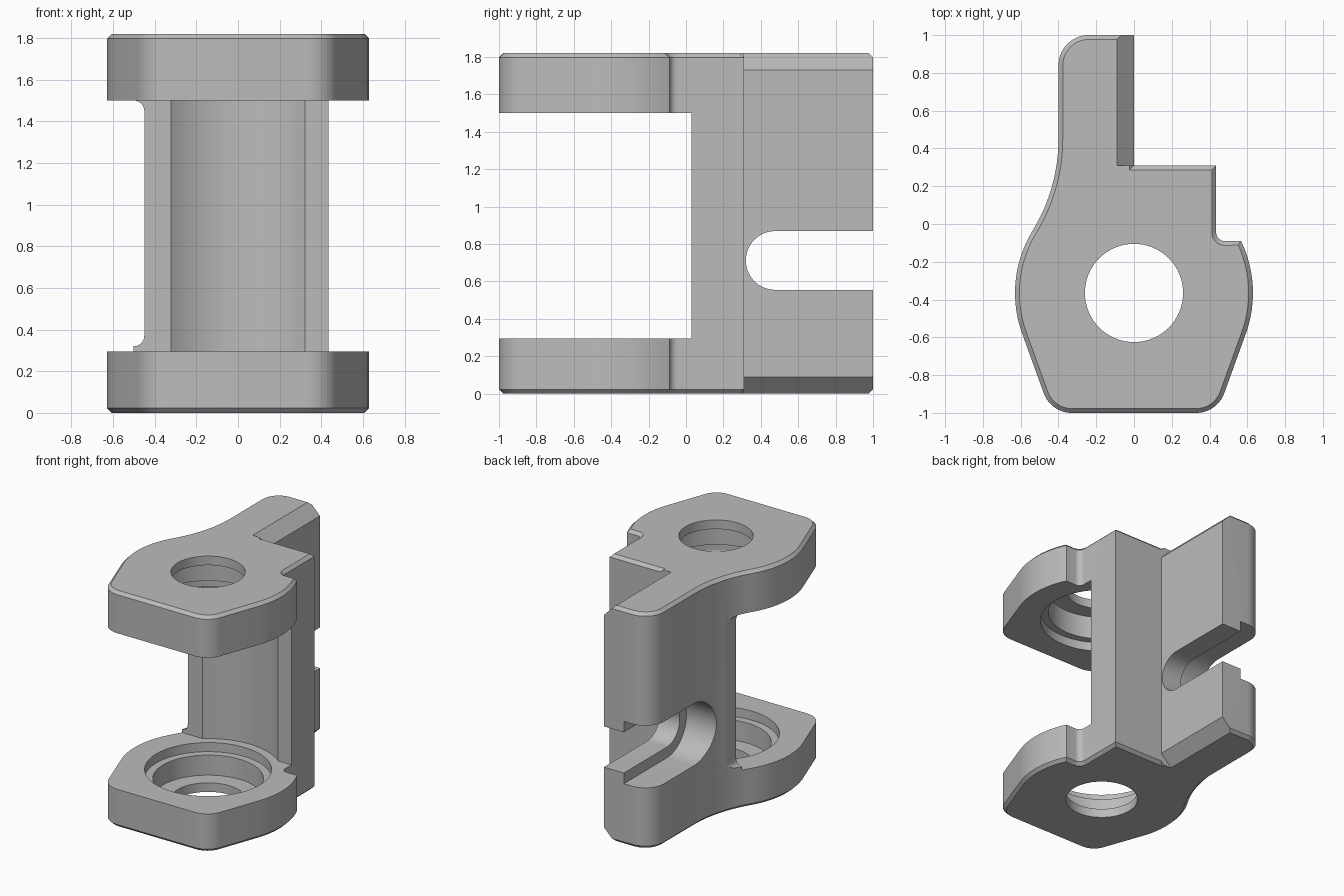
import bpy, bmesh, math
from math import cos, sin, radians
from mathutils import Matrix

if "Cube" in bpy.data.objects:
    bpy.data.objects.remove(bpy.data.objects["Cube"])

HEIGHT = 1.82
LOW, HIGH = 0.295, 1.50      # inner faces of the two plates
BORE_Y = -0.365              # bore axis

grey = bpy.data.materials.new("plain grey")
grey.use_nodes = True
colour = (0.5, 0.5, 0.5, 1)
grey.diffuse_color = colour
grey.node_tree.nodes["Principled BSDF"].inputs["Base Color"].default_value = colour


def arc(cx, cy, r, start, end, steps):
    angles = [radians(start + (end - start) * i / steps) for i in range(steps + 1)]
    return [(cx + r * cos(a), cy + r * sin(a)) for a in angles]


def prism(name, points, start, end, axis="z", chamfer=0):
    """Extrude a 2D profile; axis x takes (y, z) points, axis y takes (x, z)."""
    place = {"x": lambda p, d: (d, p[0], p[1]),
             "y": lambda p, d: (p[0], d, p[1]),
             "z": lambda p, d: (p[0], p[1], d)}[axis]
    bm = bmesh.new()
    rings = [[bm.verts.new(place(p, d)) for p in points] for d in (start, end)]
    caps = [bm.faces.new(ring) for ring in rings]
    n = len(points)
    for i in range(n):
        j = (i + 1) % n
        bm.faces.new((rings[0][i], rings[0][j], rings[1][j], rings[1][i]))
    bmesh.ops.recalc_face_normals(bm, faces=bm.faces[:])
    if chamfer:
        rim = [e for cap in caps for e in cap.edges]
        bmesh.ops.bevel(bm, geom=rim, offset=chamfer, segments=1,
                        affect="EDGES", clamp_overlap=False)
    mesh = bpy.data.meshes.new(name)
    bm.to_mesh(mesh)
    bm.free()
    obj = bpy.data.objects.new(name, mesh)
    bpy.context.collection.objects.link(obj)
    mesh.materials.append(grey)
    return obj


def rect(x0, x1, y0, y1):
    return [(x0, y0), (x1, y0), (x1, y1), (x0, y1)]


def cut(target, cutter):
    cutter.hide_render = True
    mod = target.modifiers.new("cut", "BOOLEAN")
    mod.operation = "DIFFERENCE"
    mod.solver = "EXACT"
    mod.object = cutter
    bpy.ops.object.select_all(action="DESELECT")
    bpy.context.view_layer.objects.active = target
    target.select_set(True)
    bpy.ops.object.modifier_apply(modifier=mod.name)
    bpy.data.objects.remove(cutter)


def bore(radius, z0, z1):
    cut(bracket, prism("bore_cutter", arc(0, BORE_Y, radius, 0, 354.375, 63), z0, z1))


# Bracket outline: rounded nose, lobe, notch, square shoulder and rear arm
outline = (arc(-0.33, -0.843, 0.157, 200, 270, 12)
           + arc(0.33, -0.843, 0.157, 270, 340, 12)
           + arc(0, BORE_Y, 0.63, -20, 26, 12)
           + arc(0.48, -0.045, 0.045, 270, 180, 8)
           + [(0.435, 0.31), (0, 0.31), (0, 1)]
           + arc(-0.24, 0.84, 0.16, 90, 180, 14)
           + arc(-1.328, 0.45, 0.928, 0, -31.5, 12)
           + arc(0, BORE_Y, 0.63, 148.5, 200, 14)[1:])
bracket = prism("bracket", outline, 0, HEIGHT, chamfer=0.023)

# Wide chamfers along the inner side of the arm
for z, s in ((0, 1), (HEIGHT, -1)):
    wedge = [(-0.1, z - s * 0.01), (0.01, z - s * 0.01), (0.01, z + s * 0.1)]
    cut(bracket, prism("chamfer_cutter", wedge, 0.309, 1.1, "y"))

# Open gap between the plates, with a hollowed rear wall
cut(bracket, prism("gap_cutter", rect(-1, 1, -1.2, 0.03), LOW, HIGH))
bore(0.51, LOW, HIGH)

# Side relief of the wall with filleted ends
r = 0.05
relief = ([(-0.8, 0.32)] + arc(-0.45 - r, 0.32 + r, r, -90, 0, 8)
          + arc(-0.45 - r, HIGH - r, r, 0, 90, 8) + [(-0.8, HIGH)])
cut(bracket, prism("relief_cutter", relief, 0.0, 0.4, "y"))

# Stepped bearing seats and through holes, mirrored between the plates
bore(0.26, -0.1, HEIGHT + 0.1)
bore(0.387, 0.07, HEIGHT - 0.07)
bore(0.444, 0.225, HEIGHT - 0.25)

# Open-ended slot in the arm with a wider recess on the outer side
for radius, x0, x1 in ((0.157, -0.8, 0.2), (0.24, -0.8, -0.17)):
    slot = arc(0.477, 0.712, radius, 90, 270, 32)
    slot += [(1.2, 0.712 - radius), (1.2, 0.712 + radius)]
    cut(bracket, prism("slot_cutter", slot, x0, x1, "x"))

bpy.ops.object.shade_smooth_by_angle(angle=radians(25))
